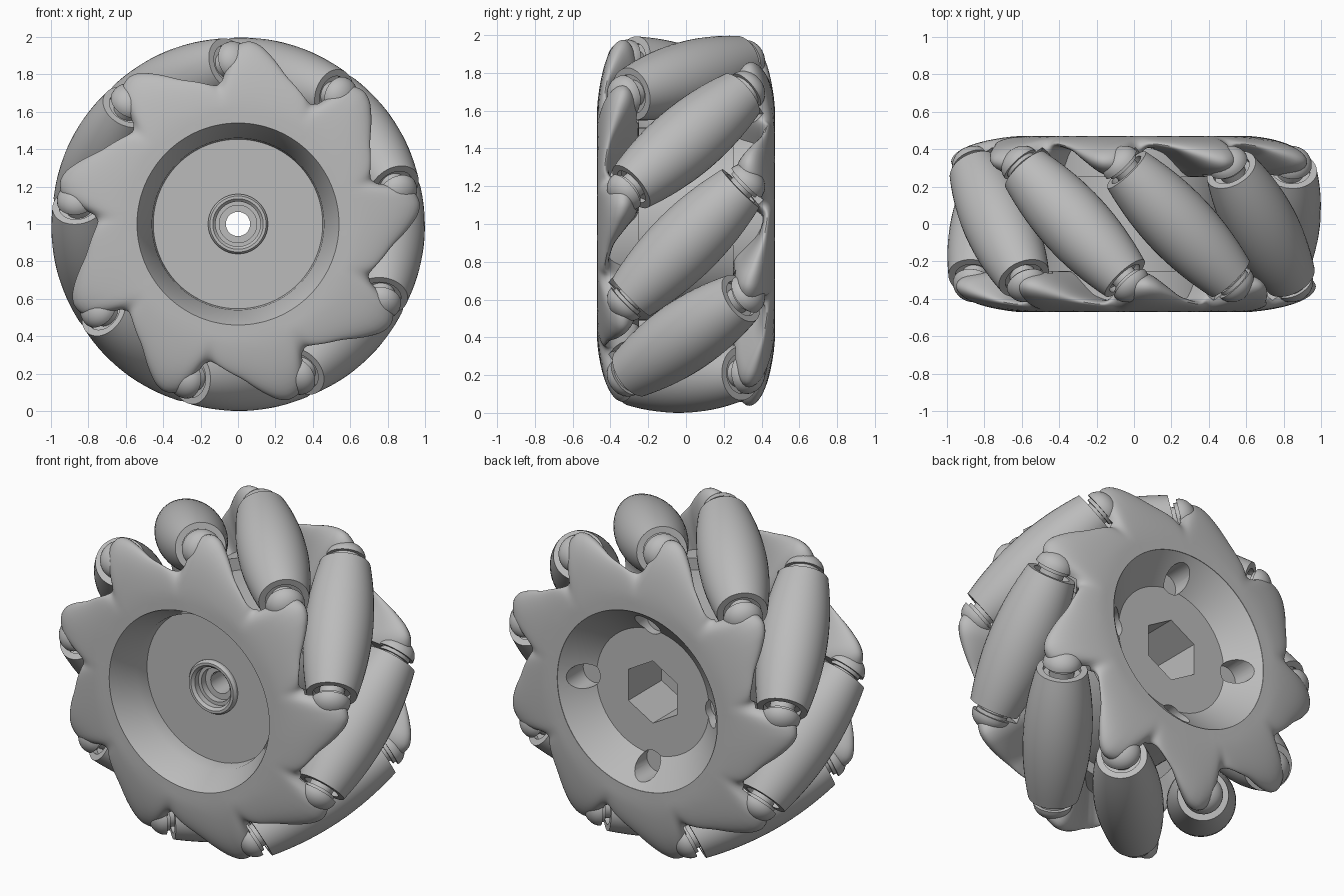
import bpy, bmesh
from math import sin, cos, pi, radians, degrees, sqrt
from mathutils import Matrix, Vector

if "Cube" in bpy.data.objects:
    bpy.data.objects.remove(bpy.data.objects["Cube"])

COUNT = 9                       # rollers around the wheel
STEP = 360 / COUNT
ROLLER_ANGLE = 113              # centre of the first roller, degrees
AXLE_R = 0.808                  # distance from hub axis to roller centre
LIFT = Matrix.Translation((0, 0, 1))

grey = bpy.data.materials.new("plain_grey")
grey.use_nodes = True
grey.diffuse_color = (0.5, 0.5, 0.5, 1)
grey.node_tree.nodes["Principled BSDF"].inputs["Base Color"].default_value = (0.5, 0.5, 0.5, 1)


def revolve(name, section, n, closed=False, places=(LIFT,), start=0.0):
    """Turn a (radius, y) section, which may vary with angle, around the y axis."""
    bm = bmesh.new()
    for m in places:
        rings = []
        for i in range(n):
            a = start + 2 * pi * i / n
            pts = section(a) if callable(section) else section
            rings.append([bm.verts.new(m @ Vector((r * cos(a), y, r * sin(a)))) for r, y in pts])
        k = len(rings[0])
        for i in range(n):
            p, q = rings[i], rings[(i + 1) % n]
            for j in range(k if closed else k - 1):
                l = (j + 1) % k
                bm.faces.new((p[j], p[l], q[l], q[j]))
    bmesh.ops.remove_doubles(bm, verts=bm.verts, dist=1e-5)
    bmesh.ops.recalc_face_normals(bm, faces=bm.faces)
    mesh = bpy.data.meshes.new(name)
    bm.to_mesh(mesh)
    bm.free()
    mesh.materials.append(grey)
    obj = bpy.data.objects.new(name, mesh)
    bpy.context.collection.objects.link(obj)
    return obj


def activate(obj):
    bpy.ops.object.select_all(action='DESELECT')
    obj.select_set(True)
    bpy.context.view_layer.objects.active = obj


def cut(obj, cutter, self_hits=False):
    cutter.hide_render = True
    mod = obj.modifiers.new("cut", 'BOOLEAN')
    mod.operation = 'DIFFERENCE'
    mod.solver = 'EXACT'
    mod.use_self = self_hits
    mod.object = cutter
    activate(obj)
    bpy.ops.object.modifier_apply(modifier=mod.name)


def smooth(obj, angle=35):
    activate(obj)
    bpy.ops.object.shade_smooth_by_angle(angle=radians(angle))


# Roller placement: each axis is skewed 45 degrees to the hub axis
def roller_place(i):
    a = radians(ROLLER_ANGLE + STEP * i)
    centre = Vector((cos(a), 0, sin(a))) * AXLE_R
    axis = Vector((sin(a), -1, -cos(a))).normalized()
    return LIFT @ Matrix.Translation(centre) @ axis.to_track_quat('Y', 'Z').to_matrix().to_4x4()


places = [roller_place(i) for i in range(COUNT)]


# Barrel radius that keeps the rollers on the wheel's round outline
def barrel(s):
    return 1 - sqrt(AXLE_R ** 2 + s * s / 2)


HALF = 0.41
stations = [HALF * (k / 8 - 1) for k in range(17)]
body = [(0, -0.38), (0.105, -0.38), (0.105, -HALF)]
body += [(barrel(s), s) for s in stations]
body += [(0.105, HALF), (0.105, 0.38), (0, 0.38)]
half_axle = [(0, 0.47), (0.09, 0.47), (0.09, 0.43), (0.07, 0.43), (0.07, 0.37)]
axle = half_axle + [(r, -y) for r, y in reversed(half_axle)]
for i, place in enumerate(places):
    smooth(revolve(f"roller_{i + 1}", body, 40, places=[place]))
    smooth(revolve(f"roller_axle_{i + 1}", axle, 24, places=[place]))

# Clearance pockets for the rollers
pocket = [(0, -0.445)] + [(barrel(s) + 0.01, s * 0.445 / HALF) for s in stations] + [(0, 0.445)]
pockets = revolve("roller_pockets", pocket, 36, places=places)

# Lobe shape: degrees clockwise from the lobe tip, outline radius, y of the inner face
LOBE = [(-9, 0.745, -0.32), (-7, 0.81, -0.28), (-4, 0.94, -0.25), (0, 0.98, -0.25),
        (4, 0.975, -0.26), (8, 0.93, -0.3), (16, 0.83, -0.38), (24, 0.775, -0.41),
        (28, 0.75, -0.4), (31, 0.745, -0.32)]


def lobe_shape(deg):
    d = (88 - deg + 9) % STEP - 9
    for (a, *p), (b, *q) in zip(LOBE, LOBE[1:]):
        if a <= d <= b:
            return Vector(p).lerp(Vector(q), (d - a) / (b - a))
    return Vector(LOBE[-1][1:])


INNER = 0.54


def lobe_section(a):
    tip, y_back = sum((lobe_shape(degrees(a) + k) for k in (-2, -1, 0, 1, 2)), Vector((0, 0))) / 5
    front, back = [], []
    for k in range(13):
        f = sin(pi / 2 * k / 12)
        r = INNER + (tip - INNER) * f
        t = max(0, (r - 0.62) / 0.35)
        y_front = -0.47 + 0.055 * t ** 1.3
        mid, half = (y_front + y_back) / 2, (y_back - y_front) / 2
        half *= sqrt(max(0, 1 - f ** 5))
        front.append((r, mid - half))
        back.append((r, mid + half))
    return front + back[-2::-1]


# Front and back lobed plates, the back being a half turn about a roller's radius
ra = radians(ROLLER_ANGLE)
flip = LIFT @ Matrix.Rotation(pi, 4, Vector((cos(ra), 0, sin(ra)))) @ LIFT.inverted()
# Rounded fingertip at the end of each lobe, holding the axle
fingertip = [(0, 0.45)]
fingertip += [(0.11 * cos(k * pi / 16), 0.45 + 0.09 * sin(k * pi / 16)) for k in range(8)]
fingertip.append((0, 0.54))
for side, turn in (("front", Matrix()), ("back", flip)):
    plate = revolve(f"{side}_lobed_plate", lobe_section, 360, closed=True, places=[turn @ LIFT])
    cut(plate, pockets, True)
    smooth(plate, 40)
    smooth(revolve(f"{side}_lobe_tips", fingertip, 32, places=[turn @ p for p in places]), 40)
bpy.data.objects.remove(pockets)

# Hub with conical recesses, front boss and bore
hub_section = [
    (0.065, -0.17), (0.1, -0.17), (0.1, -0.21), (0.12, -0.21), (0.12, -0.245),
    (0.135, -0.26), (0.15, -0.26), (0.16, -0.245), (0.16, -0.23),
    (0.453, -0.23), (0.46, -0.32), (0.541, -0.468), (0.58, -0.465), (0.58, -0.25), (0.51, -0.25),
    (0.51, 0.25), (0.58, 0.25), (0.58, 0.465), (0.541, 0.468), (0.47, 0.4), (0.38, 0.32),
    (0.065, 0.32)]
hub = revolve("hub", hub_section, 96, closed=True)

# Hexagonal drive socket in the back
socket = revolve("hex_socket_cutter", [(0, 0), (0.19, 0), (0.19, 0.4), (0, 0.4)], 6, start=pi / 2)
# Four screw channels in the back cone
spots = [LIFT @ Matrix.Rotation(k * pi / 2, 4, 'Y') @ Matrix.Translation((0.43, 0, 0)) for k in range(4)]
channels = revolve("screw_channel_cutter", [(0, 0.27), (0.075, 0.27), (0.075, 0.55), (0, 0.55)],
                   24, places=spots)
for cutter in (socket, channels):
    cut(hub, cutter)
    bpy.data.objects.remove(cutter)
smooth(hub, 25)
